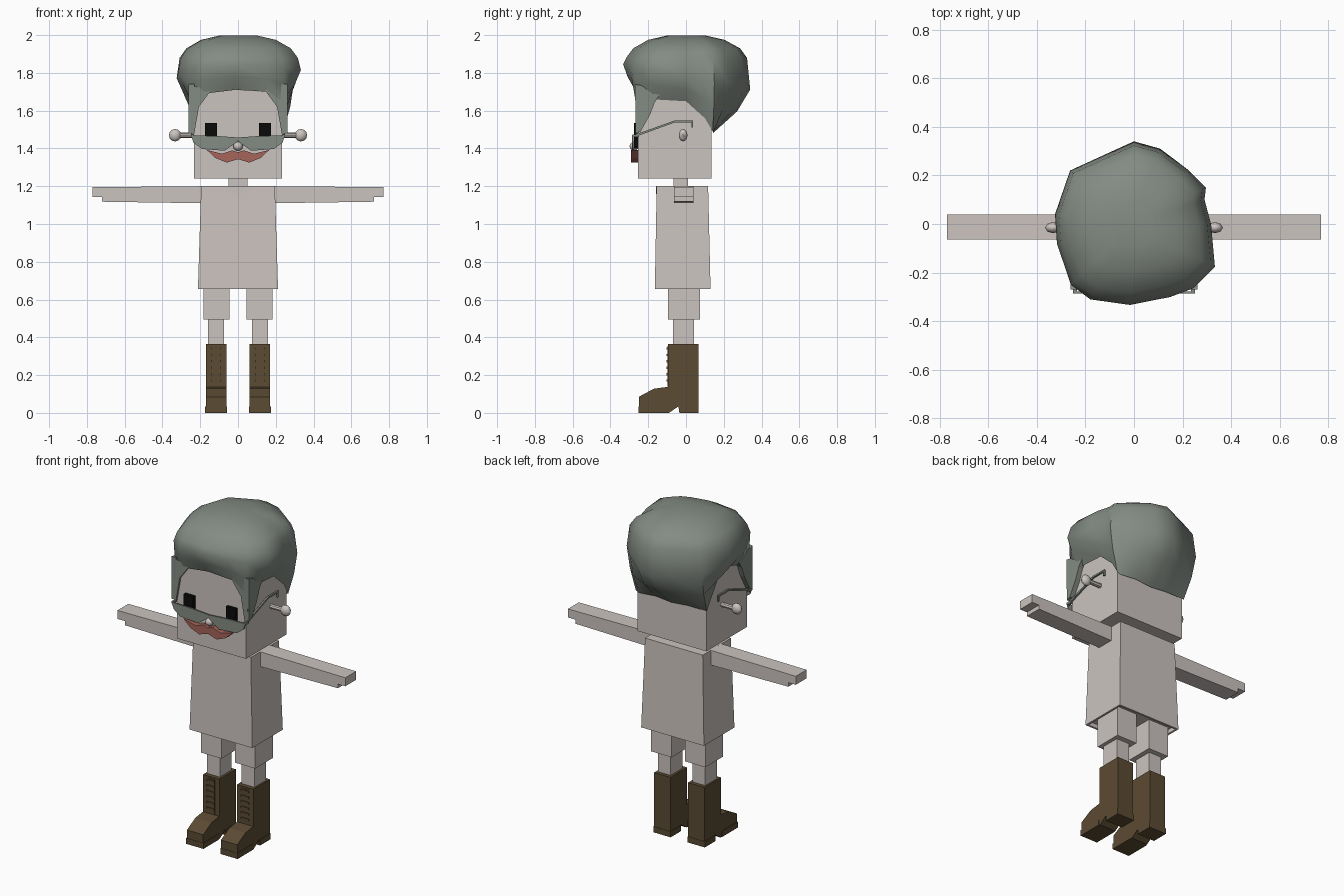
import bpy, bmesh, math
from mathutils import Vector

cube = bpy.data.objects.get("Cube")
if cube:
    bpy.data.objects.remove(cube, do_unlink=True)


def material(name, rgb):
    m = bpy.data.materials.new(name)
    m.use_nodes = True
    m.diffuse_color = (*rgb, 1)
    m.node_tree.nodes["Principled BSDF"].inputs["Base Color"].default_value = (*rgb, 1)
    return m


PALE = material("pale_grey", (0.60, 0.55, 0.52))
HAIR = material("grey_green", (0.23, 0.26, 0.23))
BROWN = material("boot_brown", (0.105, 0.07, 0.033))
RED = material("dull_red", (0.38, 0.13, 0.10))
BLACK = material("black", (0.003, 0.003, 0.003))


def finish(name, bm, mat, smooth=False):
    bmesh.ops.recalc_face_normals(bm, faces=bm.faces)
    mesh = bpy.data.meshes.new(name)
    bm.to_mesh(mesh)
    bm.free()
    mesh.materials.append(mat)
    ob = bpy.data.objects.new(name, mesh)
    bpy.context.collection.objects.link(ob)
    if smooth:
        bpy.ops.object.select_all(action='DESELECT')
        ob.select_set(True)
        bpy.context.view_layer.objects.active = ob
        bpy.ops.object.shade_smooth_by_angle(angle=math.radians(50))
    return ob


def loft(name, rings, mat, smooth=False, cap_start=True):
    """Join rings of equal point count and cap the ends."""
    bm = bmesh.new()
    rows = [[bm.verts.new(p) for p in ring] for ring in rings]
    n = len(rows[0])
    for a, b in zip(rows, rows[1:]):
        for i in range(n):
            j = (i + 1) % n
            bm.faces.new((a[i], a[j], b[j], b[i]))
    if cap_start:
        bm.faces.new(rows[0])
    bm.faces.new(rows[-1])
    return finish(name, bm, mat, smooth)


def rect(x0, x1, y0, y1, z):
    return [(x0, y0, z), (x1, y0, z), (x1, y1, z), (x0, y1, z)]


def box(name, x0, x1, y0, y1, z0, z1, mat):
    return loft(name, [rect(x0, x1, y0, y1, z0), rect(x0, x1, y0, y1, z1)], mat)


def prism_x(name, yz, x0, x1, mat):
    return loft(name, [[(x, y, z) for y, z in yz] for x in (x0, x1)], mat)


def prism_y(name, xz, y0, y1, mat):
    return loft(name, [[(x, y, z) for x, z in xz] for y in (y0, y1)], mat)


def ball(name, centre, size, mat):
    bm = bmesh.new()
    bmesh.ops.create_uvsphere(bm, u_segments=8, v_segments=6, radius=1)
    for v in bm.verts:
        v.co = Vector(centre) + Vector(a * b for a, b in zip(v.co, size))
    return finish(name, bm, mat, True)


# Head, neck and nose
box("head", -0.233, 0.233, -0.255, 0.135, 1.24, 1.76, PALE)
box("neck", -0.05, 0.05, -0.065, 0.01, 1.18, 1.25, PALE)
ball("nose", (0, -0.275, 1.412), (0.026, 0.024, 0.024), PALE)

# Shirt, tapering upwards with a recessed hem
loft("shirt", [rect(-0.2, 0.2, -0.153, 0.118, 0.68), rect(-0.2, 0.2, -0.153, 0.118, 0.655),
               rect(-0.212, 0.212, -0.165, 0.13, 0.655),
               rect(-0.195, 0.195, -0.155, 0.117, 1.2)], PALE)
arc = [math.pi * (1 + i / 8) for i in range(9)]
prism_y("collar", [(0.075 * math.cos(a), 1.2 + 0.04 * math.sin(a)) for a in arc],
        -0.159, -0.15, PALE)

# Moustache
half = [(0.03, 1.39), (0.085, 1.372), (0.165, 1.392), (0.12, 1.35), (0.06, 1.325)]
prism_y("moustache", [(0, 1.38)] + half + [(0, 1.343)] + [(-x, z) for x, z in half[::-1]],
        -0.29, -0.25, RED)

# Hair: plan outline with the hairline height at each point
plan = [(-0.325, 0.04, 1.64), (-0.263, 0.22, 1.49), (-0.11, 0.29, 1.49), (0, 0.34, 1.48),
        (0.107, 0.31, 1.49), (0.22, 0.225, 1.48), (0.296, 0.15, 1.49), (0.29, 0.1, 1.56),
        (0.317, 0, 1.65), (0.333, -0.177, 1.66), (0.243, -0.265, 1.63), (0.15, -0.3, 1.70),
        (-0.016, -0.333, 1.71), (-0.18, -0.31, 1.69), (-0.26, -0.25, 1.63), (-0.317, -0.08, 1.68)]


def clamp(v, lo, hi):
    return max(lo, min(hi, v))


hairline, bulge, widest = [], [], []
for x, y, z in plan:
    low = Vector((clamp(x, -0.24, 0.24), clamp(y, -0.264, 0.142), z))
    wide = Vector((x, y, 1.78 - 0.2 * y))
    mid = low.lerp(wide, 0.5)
    out = Vector((x, y, mid.z)) - mid
    hairline.append(low)
    bulge.append(mid + out * 0.3)
    widest.append(wide)
crown = [[(x * s, y * s, z) for x, y, _ in plan]
         for s, z in ((0.95, 1.88), (0.84, 1.93), (0.6, 1.975), (0.3, 1.998))]
loft("hair", [hairline, bulge, widest] + crown, HAIR, smooth=True, cap_start=False)

# Boot side profile
boot = [(0.065, 0), (0.065, 0.365), (-0.095, 0.365), (-0.095, 0.138), (-0.17, 0.128),
        (-0.25, 0.085), (-0.25, 0), (-0.09, 0), (-0.04, 0.035), (-0.035, 0)]

for side, s in (("left", 1), ("right", -1)):
    # Arm with a notch under the finger tips
    prism_y(side + "_arm", [(s * x, z) for x, z in (
        (0.19, 1.2), (0.77, 1.195), (0.77, 1.143), (0.72, 1.143), (0.72, 1.118), (0.19, 1.11))],
        -0.064, 0.04, PALE)

    # Shorts, shin and boot
    box(side + "_shorts_leg", s * 0.045, s * 0.183, -0.095, 0.075, 0.495, 0.7, PALE)
    box(side + "_shin", s * 0.074, s * 0.16, -0.07, 0.043, 0.34, 0.5, PALE)
    prism_x(side + "_boot", boot, s * 0.06, s * 0.17, BROWN)
    box(side + "_toe_welt", s * 0.057, s * 0.174, -0.252, -0.1, 0, 0.035, BROWN)
    box(side + "_heel", s * 0.057, s * 0.174, -0.035, 0.067, 0, 0.035, BROWN)
    box(side + "_boot_tongue", s * 0.09, s * 0.142, -0.098, -0.09, 0.14, 0.355, BROWN)
    for i in range(6):
        z = 0.165 + i * 0.034
        box(f"{side}_lace_{i + 1}", s * 0.09, s * 0.142, -0.103, -0.09, z, z + 0.012, BROWN)

    # Ear: a thin stalk with a flattened knob
    ring = [(0.014 * math.cos(i * math.pi / 4), 0.014 * math.sin(i * math.pi / 4)) for i in range(8)]
    prism_x(side + "_ear_stalk", [(y - 0.014, z + 1.47) for y, z in ring],
            s * 0.22, s * 0.33, PALE)
    ball(side + "_ear", (s * 0.333, -0.015, 1.47), (0.033, 0.023, 0.033), PALE)

    # Eye
    box(side + "_eye", s * 0.11, s * 0.175, -0.275, -0.25, 1.40, 1.535, BLACK)

    # Glasses: lens and bent temple arm
    prism_y(side + "_lens", [(s * x, z) for x, z in (
        (0, 1.458), (0.1, 1.465), (0.25, 1.47), (0.235, 1.43), (0.19, 1.397), (0.07, 1.388),
        (0.025, 1.42), (0, 1.44))], -0.285, -0.277, HAIR)
    box(side + "_hinge", s * 0.235, s * 0.25, -0.283, -0.25, 1.46, 1.475, HAIR)
    prism_x(side + "_temple_arm", [
        (-0.265, 1.475), (-0.06, 1.548), (0.038, 1.548), (0.038, 1.51), (0.03, 1.51),
        (0.03, 1.538), (-0.058, 1.538), (-0.265, 1.463)], s * 0.238, s * 0.248, HAIR)

    # Sideburn and the forehead corner of the hairline
    prism_x(side + "_sideburn", [
        (-0.27, 1.74), (-0.12, 1.71), (-0.165, 1.645), (-0.19, 1.58), (-0.24, 1.49), (-0.266, 1.48)],
        s * 0.23, s * 0.262, HAIR)
    prism_y(side + "_temple_hair", [(s * x, z) for x, z in (
        (0.262, 1.73), (0.14, 1.72), (0.15, 1.698), (0.207, 1.62), (0.233, 1.47), (0.25, 1.48))],
        -0.268, -0.25, HAIR)
